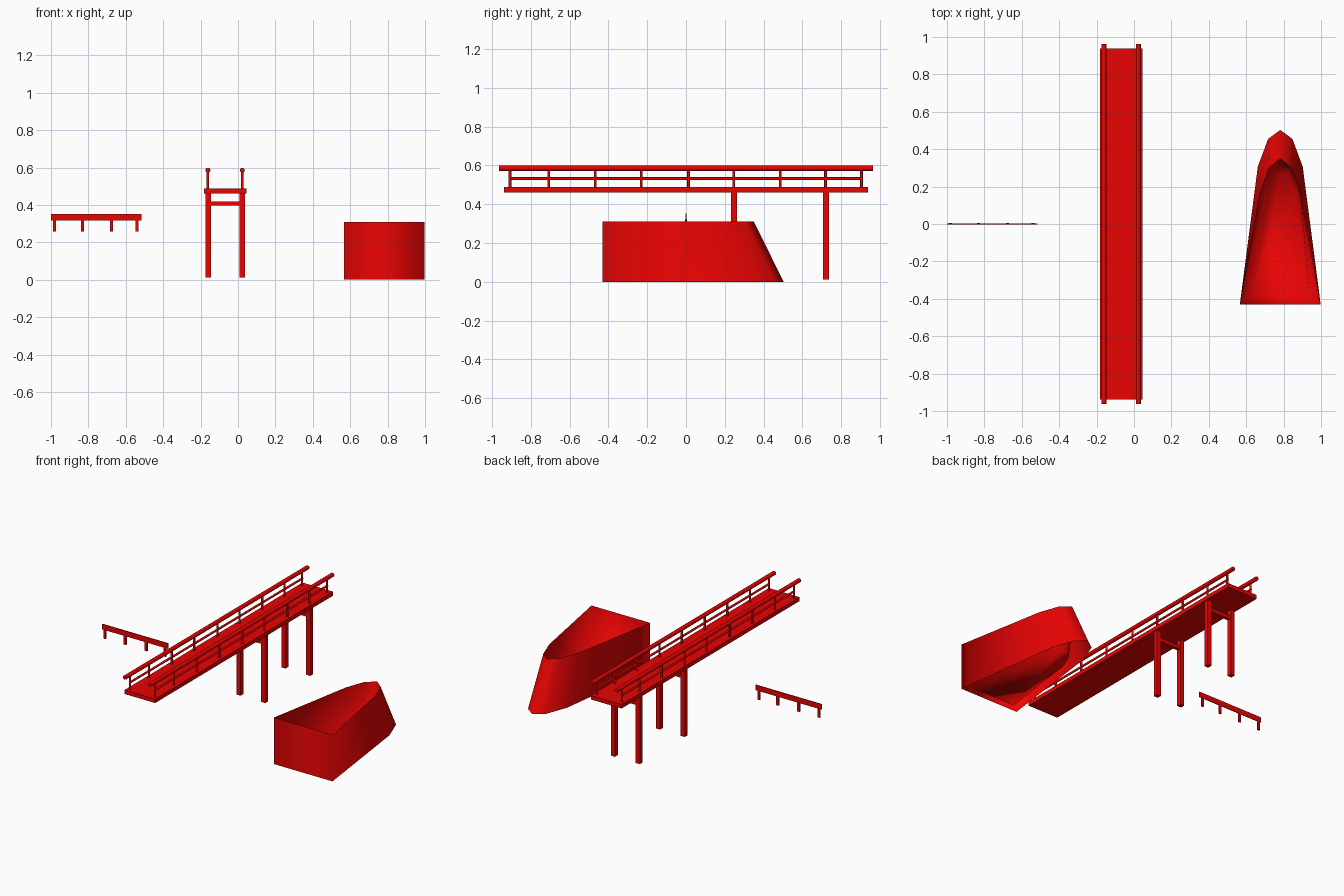
import bpy, bmesh, math

if "Cube" in bpy.data.objects:
    bpy.data.objects.remove(bpy.data.objects["Cube"])

red = bpy.data.materials.new("red_paint")
red.diffuse_color = (0.82, 0.001, 0.001, 1)
red.use_nodes = True
red.node_tree.nodes["Principled BSDF"].inputs["Base Color"].default_value = red.diffuse_color


def finish(bm, name, smooth_angle=None):
    bmesh.ops.recalc_face_normals(bm, faces=bm.faces[:])
    me = bpy.data.meshes.new(name)
    bm.to_mesh(me)
    bm.free()
    me.materials.append(red)
    ob = bpy.data.objects.new(name, me)
    bpy.context.collection.objects.link(ob)
    if smooth_angle:
        bpy.context.view_layer.objects.active = ob
        ob.select_set(True)
        bpy.ops.object.shade_smooth_by_angle(angle=math.radians(smooth_angle))
        ob.select_set(False)
    return ob


def box(name, x0, x1, y0, y1, z0, z1):
    bm = bmesh.new()
    bmesh.ops.create_cube(bm, size=1)
    for v in bm.verts:
        v.co = ((x0 + x1) / 2 + v.co.x * (x1 - x0),
                (y0 + y1) / 2 + v.co.y * (y1 - y0),
                (z0 + z1) / 2 + v.co.z * (z1 - z0))
    return finish(bm, name)


def rod(name, centre, radius, length, along_y=False):
    bm = bmesh.new()
    bmesh.ops.create_cone(bm, cap_ends=True, segments=12, radius1=radius,
                          radius2=radius, depth=length)
    ob = finish(bm, name, 40)
    ob.location = centre
    if along_y:
        ob.rotation_euler.x = math.pi / 2
    return ob


# Footbridge deck
box("bridge_deck", -0.181, 0.045, -0.937, 0.937, 0.461, 0.488)

# Handrails with mid rails and balusters
for side, x in (("left", -0.161), ("right", 0.023)):
    rod(side + "_handrail", (x, 0, 0.585), 0.0135, 1.926, True)
    rod(side + "_mid_rail", (x, 0, 0.532), 0.007, 1.82, True)
    for y in (-0.907, -0.707, -0.468, -0.231, 0.013, 0.246, 0.486, 0.719, 0.904):
        rod(side + "_baluster", (x, y, 0.533), 0.007, 0.1)

# Bridge legs and cross beams
for y in (0.248, 0.722):
    for x in (-0.16, 0.023):
        box("bridge_leg", x - 0.015, x + 0.015, y - 0.015, y + 0.015, 0.012, 0.465)
    box("leg_cross_beam", -0.15, 0.012, y - 0.011, y + 0.011, 0.397, 0.419)

# Free-standing rail board on short posts
box("rail_board", -1.0, -0.516, -0.003, 0.003, 0.316, 0.351)
for x in (-0.982, -0.832, -0.677, -0.539):
    box("rail_post", x - 0.008, x + 0.008, -0.004, 0.005, 0.258, 0.32)


# Boat hull: half outlines from stern to bow, mirrored into rings and lofted
def loft(name, lower, upper, z0, z1, floor, cx=0.782):
    bm = bmesh.new()
    rings = []
    for half, z in ((lower, z0), (upper, z1)):
        pts = half + [(-x, y) for x, y in reversed(half[:-1])]
        rings.append([bm.verts.new((cx + x, y, z)) for x, y in pts])
    a, b = rings
    n = len(a)
    for i in range(n):
        j = (i + 1) % n
        bm.faces.new((a[i], a[j], b[j], b[i]))
    if floor:
        bm.faces.new(a)
    finish(bm, name, 180)


rim = [(0.216, -0.43), (0.107, 0.17), (0.06, 0.30), (0, 0.35)]
keel = [(0.216, -0.43), (0.12, 0.307), (0.065, 0.455), (0, 0.503)]
inner = [(0.155, -0.385), (0.082, 0.16), (0.043, 0.265), (0, 0.305)]
loft("boat_outer_hull", keel, rim, 0.0, 0.31, False)
loft("boat_inner_hull", inner, rim, 0.002, 0.31, True)
